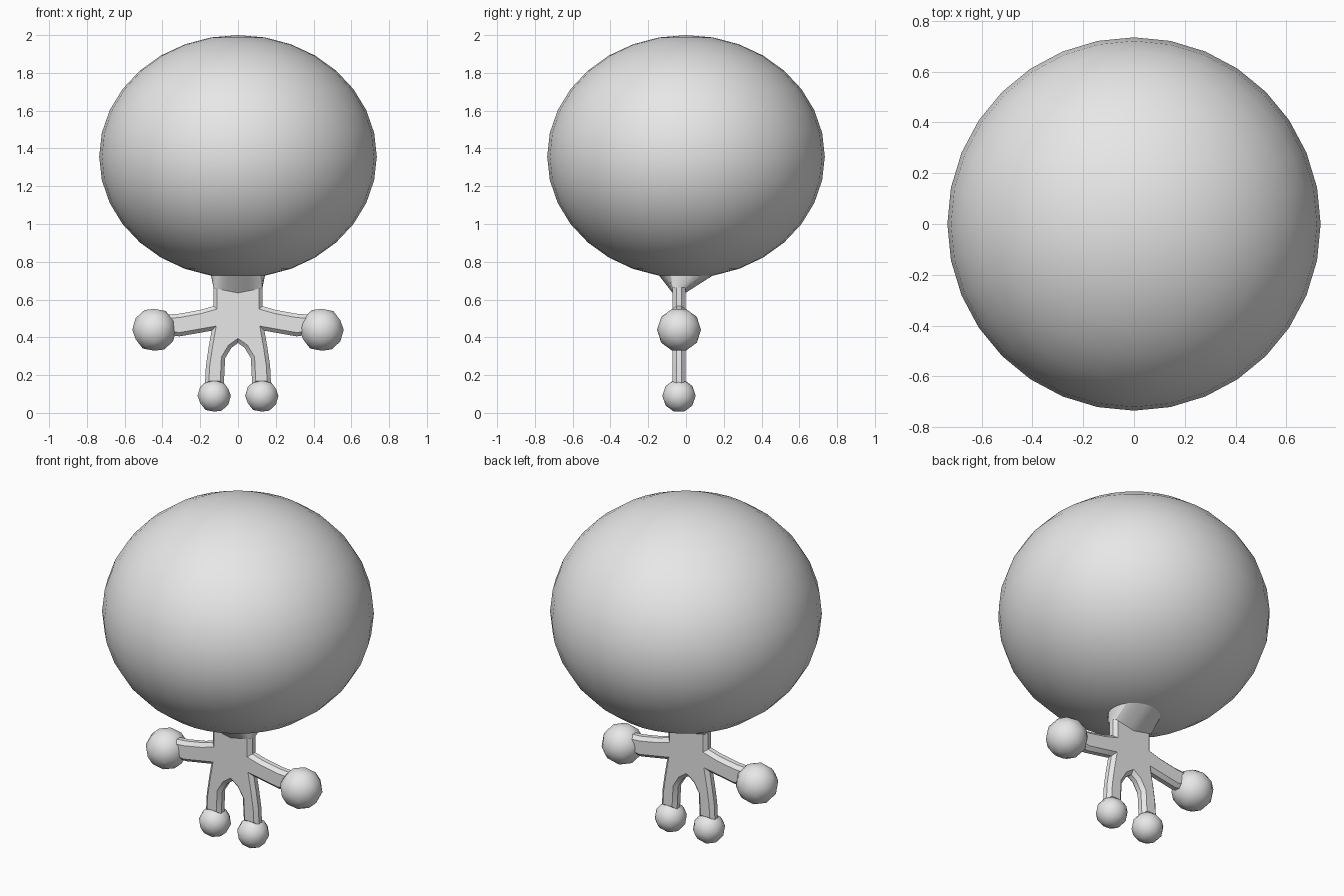
import bpy, bmesh, math
from mathutils import Matrix

if "Cube" in bpy.data.objects:
    bpy.data.objects.remove(bpy.data.objects["Cube"])

GREY = bpy.data.materials.new("plain grey")
GREY.diffuse_color = (0.8, 0.8, 0.8, 1)
GREY.use_nodes = True
GREY.node_tree.nodes["Principled BSDF"].inputs["Base Color"].default_value = GREY.diffuse_color
BODY_Y = -0.037   # centre plane of the thin figure
HALF = 0.034      # half its thickness


def finish(bm, name, angle):
    bmesh.ops.recalc_face_normals(bm, faces=bm.faces[:])
    mesh = bpy.data.meshes.new(name)
    bm.to_mesh(mesh)
    bm.free()
    mesh.materials.append(GREY)
    ob = bpy.data.objects.new(name, mesh)
    bpy.context.collection.objects.link(ob)
    bpy.ops.object.select_all(action='DESELECT')
    ob.select_set(True)
    bpy.context.view_layer.objects.active = ob
    bpy.ops.object.shade_smooth_by_angle(angle=math.radians(angle))
    return ob


def ball(name, x, z, r):
    bm = bmesh.new()
    turn = Matrix.Translation((x, BODY_Y, z)) @ Matrix.Rotation(math.pi / 2, 4, 'Y')
    bmesh.ops.create_icosphere(bm, subdivisions=2, radius=r, matrix=turn)
    finish(bm, name, 60)


# Big flattened head
bm = bmesh.new()
bmesh.ops.create_uvsphere(bm, u_segments=32, v_segments=16, radius=1,
                          matrix=Matrix.Translation((0, 0, 1.357))
                          @ Matrix.Diagonal((0.735, 0.735, 0.643, 1)))
finish(bm, "head", 60)

# Neck: round under the head, narrowing to the thin torso
bm = bmesh.new()
top, low = [], []
for i in range(32):
    a = 2 * math.pi * i / 32
    c, s = math.cos(a), math.sin(a)
    top.append(bm.verts.new((0.143 * c, 0.143 * s, 0.728)))
    low.append(bm.verts.new((max(-0.13, min(0.13, 0.15 * c)),
                             BODY_Y + max(-HALF, min(HALF, 0.06 * s)),
                             0.635 + 0.03 * abs(c))))
for i in range(32):
    j = (i + 1) % 32
    bm.faces.new((top[i], top[j], low[j], low[i]))
finish(bm, "neck", 30)

# Torso with arms and legs: mirrored half outline, extruded and chamfered
half = [(0.13, 0.70), (0.13, 0.565), (0.20, 0.545), (0.31, 0.525), (0.38, 0.52),
        (0.38, 0.415), (0.31, 0.405), (0.14, 0.435), (0.155, 0.35), (0.17, 0.25),
        (0.175, 0.15), (0.075, 0.15), (0.068, 0.29), (0.035, 0.345)]
outline = half + [(0, 0.37)] + [(-x, z) for x, z in reversed(half)]
bm = bmesh.new()
front = bm.faces.new([bm.verts.new((x, BODY_Y - HALF, z)) for x, z in outline])
ext = bmesh.ops.extrude_face_region(bm, geom=[front], use_keep_orig=True)
bmesh.ops.translate(bm, vec=(0, 2 * HALF, 0),
                    verts=[g for g in ext["geom"] if isinstance(g, bmesh.types.BMVert)])
caps = [e for e in bm.edges if abs(e.verts[0].co.y - e.verts[1].co.y) < 1e-5]
bmesh.ops.bevel(bm, geom=caps, offset=0.02, offset_type='OFFSET', segments=1,
                profile=0.5, affect='EDGES', clamp_overlap=True)
bmesh.ops.triangulate(bm, faces=[f for f in bm.faces if len(f.verts) > 4])
finish(bm, "torso_and_limbs", 30)

# Hands and feet
for side, sx in (("left", 1), ("right", -1)):
    ball(side + "_hand", sx * 0.443, 0.44, 0.1165)
    ball(side + "_foot", sx * 0.126, 0.0905, 0.088)
